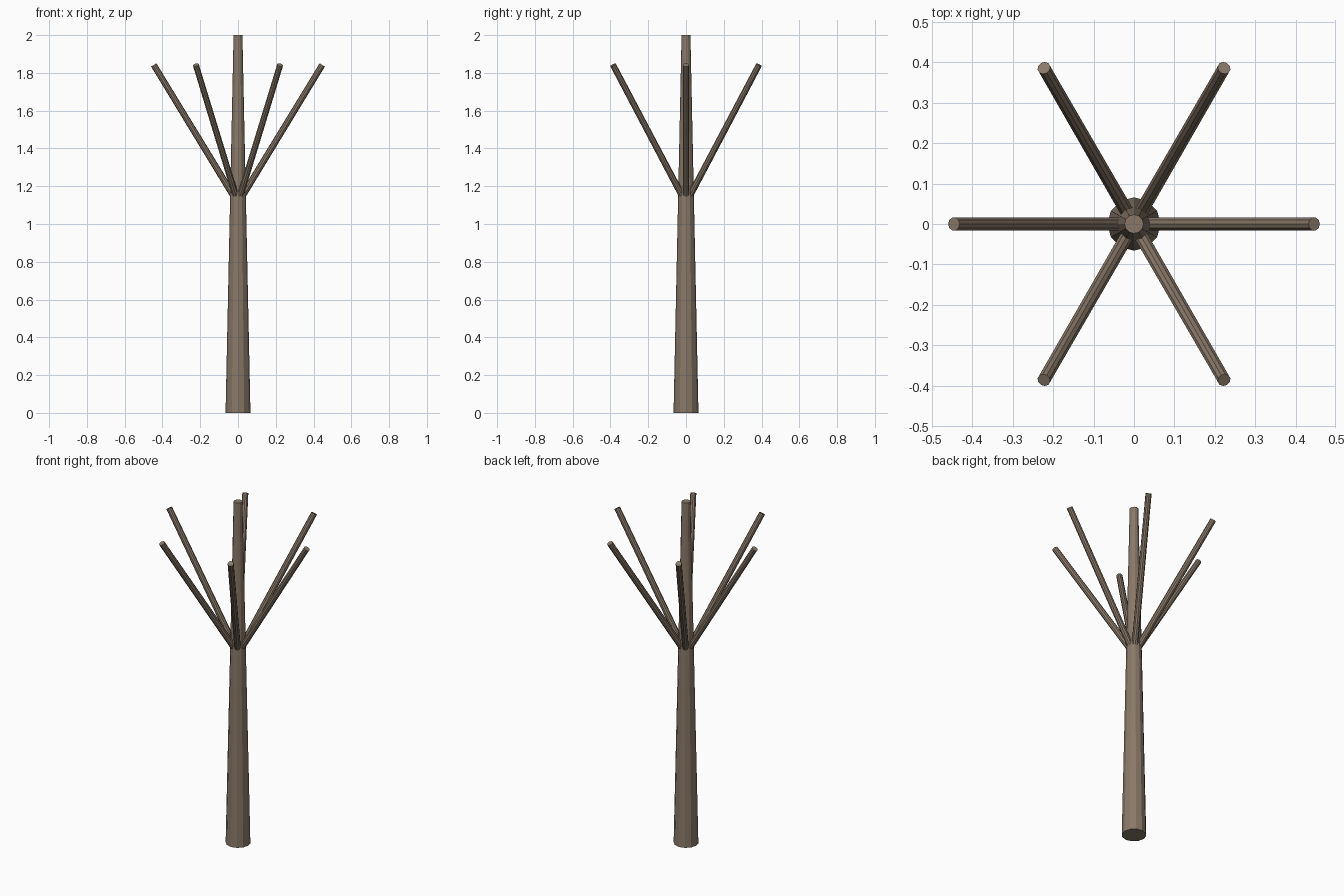
import bpy
import math
from mathutils import Vector

if "Cube" in bpy.data.objects:
    bpy.data.objects.remove(bpy.data.objects["Cube"])

bark = bpy.data.materials.new("bark")
bark.diffuse_color = (0.25, 0.19, 0.14, 1)
bark.use_nodes = True
bark.node_tree.nodes["Principled BSDF"].inputs["Base Color"].default_value = bark.diffuse_color


def limb(name, start, end, r1, r2, sides):
    """Tapered cylinder between two points."""
    a, b = Vector(start), Vector(end)
    d = b - a
    bpy.ops.mesh.primitive_cone_add(
        vertices=sides, radius1=r1, radius2=r2, depth=d.length,
        location=(a + b) / 2,
        rotation=d.to_track_quat('Z', 'Y').to_euler())
    ob = bpy.context.object
    ob.name = name
    ob.data.materials.append(bark)
    return ob


# Tapering trunk
limb("trunk", (0, 0, 0), (0, 0, 2), 0.066, 0.0235, 12)

# Six branches fanning out of the trunk
for i in range(6):
    t = math.radians(60 * i)
    limb(f"branch_{i + 1}", (0, 0, 1.11),
         (0.446 * math.cos(t), 0.446 * math.sin(t), 1.842), 0.0175, 0.0165, 10)
